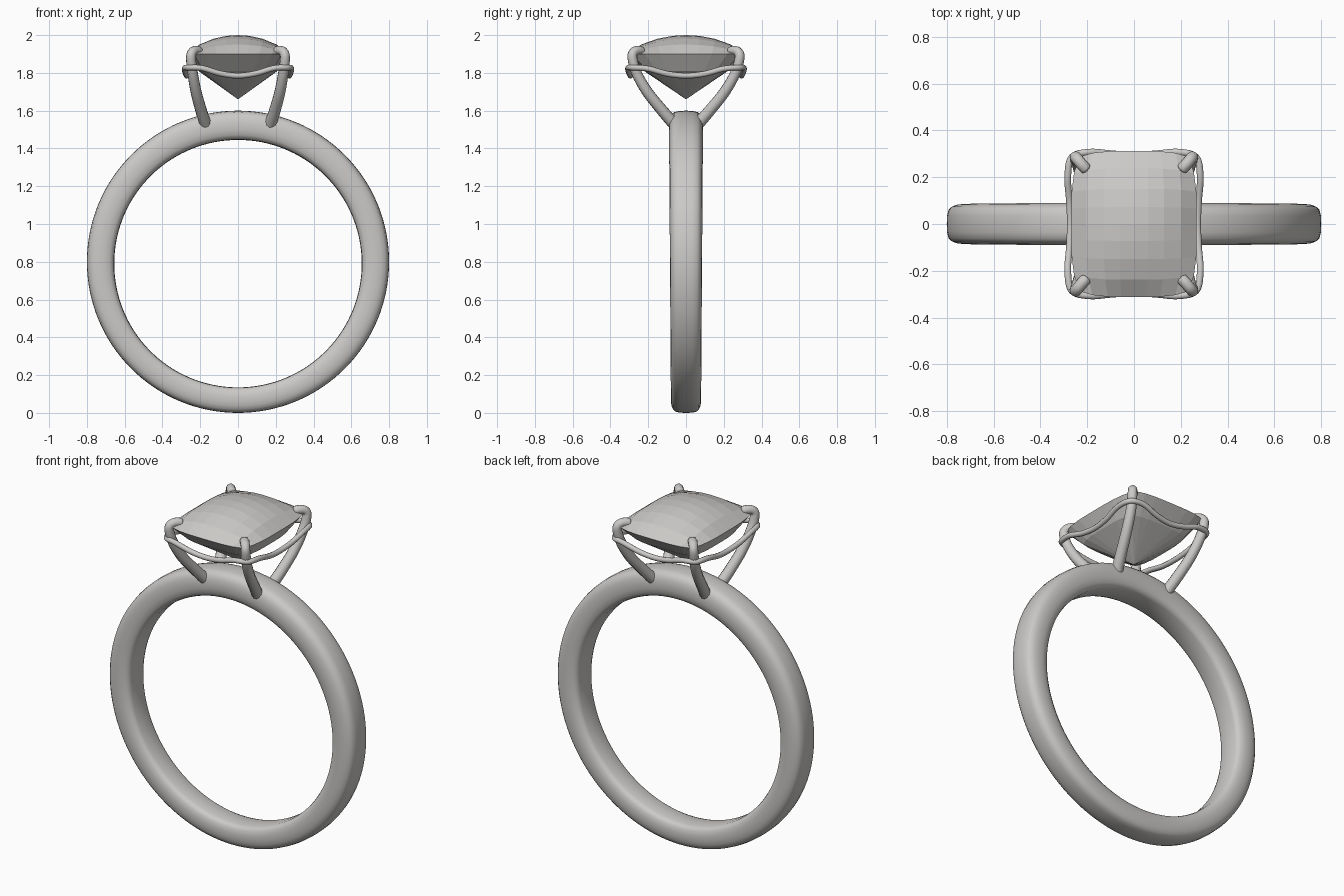
import bpy, bmesh, math
from mathutils import Vector

cube = bpy.data.objects.get("Cube")
if cube:
    bpy.data.objects.remove(cube)

metal = bpy.data.materials.new("warm_silver_grey")
metal.use_nodes = True
COLOR = (0.6, 0.59, 0.575, 1)
metal.diffuse_color = COLOR
metal.node_tree.nodes["Principled BSDF"].inputs["Base Color"].default_value = COLOR


def finish(bm, name, smooth):
    bmesh.ops.recalc_face_normals(bm, faces=bm.faces)
    mesh = bpy.data.meshes.new(name)
    bm.to_mesh(mesh)
    bm.free()
    mesh.materials.append(metal)
    obj = bpy.data.objects.new(name, mesh)
    bpy.context.collection.objects.link(obj)
    for p in mesh.polygons:
        p.use_smooth = smooth
    return obj


def spline(points, closed=False, steps=8):
    """Smooth path through the given points."""
    pts = [Vector(p) for p in points]
    n = len(pts)
    out = []
    for i in range(n if closed else n - 1):
        if closed:
            a, b, c, d = (pts[(i + k) % n] for k in (-1, 0, 1, 2))
        else:
            a, b, c, d = (pts[min(max(i + k, 0), n - 1)] for k in (-1, 0, 1, 2))
        for s in range(steps):
            t = s / steps
            out.append(b + (c - a) * t / 2 + (a * 2 - b * 5 + c * 4 - d) * t**2 / 2
                       + (b * 3 - a - c * 3 + d) * t**3 / 2)
    return out if closed else out + [pts[-1]]


def tube(name, path, radii, closed=False, sides=12):
    """Round wire along a path, with domed ends when open."""
    bm = bmesh.new()
    n = len(path)
    rings, normal = [], None
    for i, p in enumerate(path):
        if closed:
            tan = path[(i + 1) % n] - path[i - 1]
        else:
            tan = path[min(i + 1, n - 1)] - path[max(i - 1, 0)]
        tan.normalize()
        ref = normal or (Vector((0, 0, 1)) if closed else Vector((1, -1, 0)))
        if closed:
            ref = Vector((0, 0, 1))
        normal = (ref - tan * ref.dot(tan)).normalized()
        side = tan.cross(normal)
        rings.append([bm.verts.new(p + (normal * math.cos(a) + side * math.sin(a)) * radii[i])
                      for a in (math.tau * k / sides for k in range(sides))])
    for i in range(n if closed else n - 1):
        a, b = rings[i], rings[(i + 1) % n]
        for k in range(sides):
            j = (k + 1) % sides
            bm.faces.new((a[k], a[j], b[j], b[k]))
    if not closed:
        bm.faces.new(rings[0])
        bm.faces.new(rings[-1])
    return finish(bm, name, True)


# Band: rounded section swept round, wider and thicker towards the setting
half = [(0.0, 0.0), (0.6, 0.015), (0.8, 0.06), (0.93, 0.17), (1.0, 0.36),
        (1.0, 0.55), (0.96, 0.72), (0.86, 0.86), (0.7, 0.95), (0.4, 0.99), (0.0, 1.0)]
section = half + [(-w, t) for w, t in half[-2:0:-1]]
bm = bmesh.new()
rings = []
SEGS = 128
for i in range(SEGS):
    a = math.tau * i / SEGS
    up = math.sin(a)
    inner = 0.655 - 0.01 * up
    width = 0.085 + 0.005 * up
    ring = []
    for w, t in section:
        r = inner + (0.8 - inner) * t
        ring.append(bm.verts.new((r * math.cos(a), w * width, 0.8 + r * up)))
    rings.append(ring)
for i in range(SEGS):
    a, b = rings[i], rings[(i + 1) % SEGS]
    for k in range(len(section)):
        j = (k + 1) % len(section)
        bm.faces.new((a[k], a[j], b[j], b[k]))
finish(bm, "band", True)


# Gem: faceted cushion with a domed crown and a pointed pavilion
def cushion(u, v):
    return (0.268 * u * (1 - 0.13 * v**4), 0.312 * v * (1 - 0.08 * u**4))


bm = bmesh.new()
cuts = [-1, -0.76, -0.48, -0.23, 0, 0.23, 0.48, 0.76, 1]
GIRDLE = 1.9
grid = []
for v in cuts:
    row = []
    for u in cuts:
        x, y = cushion(u, v)
        dome = ((1 - u * u) * (1 - v * v)) ** 0.8
        row.append(bm.verts.new((x, y, GIRDLE + 0.1 * dome)))
    grid.append(row)
last = len(cuts) - 1
for j in range(last):
    for i in range(last):
        bm.faces.new((grid[j][i], grid[j][i + 1], grid[j + 1][i + 1], grid[j + 1][i]))
rim = (grid[0][:-1] + [row[-1] for row in grid[:-1]]
       + grid[-1][:0:-1] + [row[0] for row in grid[:0:-1]])
waist = [bm.verts.new((v.co.x * 0.78, v.co.y * 0.71, 1.81)) for v in rim]
culet = bm.verts.new((0, 0, 1.66))
for k in range(len(rim)):
    j = (k + 1) % len(rim)
    bm.faces.new((rim[k], rim[j], waist[j], waist[k]))
    bm.faces.new((waist[k], waist[j], culet))
finish(bm, "gem", False)

# Four prongs with claws hooked over the gem corners
stem = [(0.17, 0.06, 1.525), (0.195, 0.125, 1.6), (0.222, 0.205, 1.7), (0.24, 0.262, 1.8),
        (0.249, 0.284, 1.88), (0.241, 0.276, 1.91), (0.222, 0.253, 1.918), (0.2, 0.23, 1.912)]
for sx, side in ((1, "left"), (-1, "right")):
    for sy, end in ((-1, "front"), (1, "back")):
        path = spline([(x * sx, y * sy, z) for x, y, z in stem])
        n = len(path) - 1
        radii = [0.032 - 0.007 * min(1, i / n * 1.5) for i in range(n + 1)]
        radii[-3:] = [0.022, 0.018, 0.01]
        tube(f"{end}_{side}_prong", path, radii)

# Gallery rail: wavy wire loop dipping between the prongs
quarter = [(0.272, 0, 1.785), (0.276, 0.1, 1.795), (0.283, 0.2, 1.822), (0.266, 0.285, 1.828),
           (0.19, 0.307, 1.825), (0.095, 0.3, 1.797), (0, 0.294, 1.785)]
loop = quarter[:-1]
loop += [(-x, y, z) for x, y, z in quarter[:0:-1]]
loop += [(-x, -y, z) for x, y, z in quarter[:-1]]
loop += [(x, -y, z) for x, y, z in quarter[:0:-1]]
path = spline(loop, closed=True, steps=6)
tube("gallery_rail", path, [0.015] * len(path), closed=True, sides=10)
